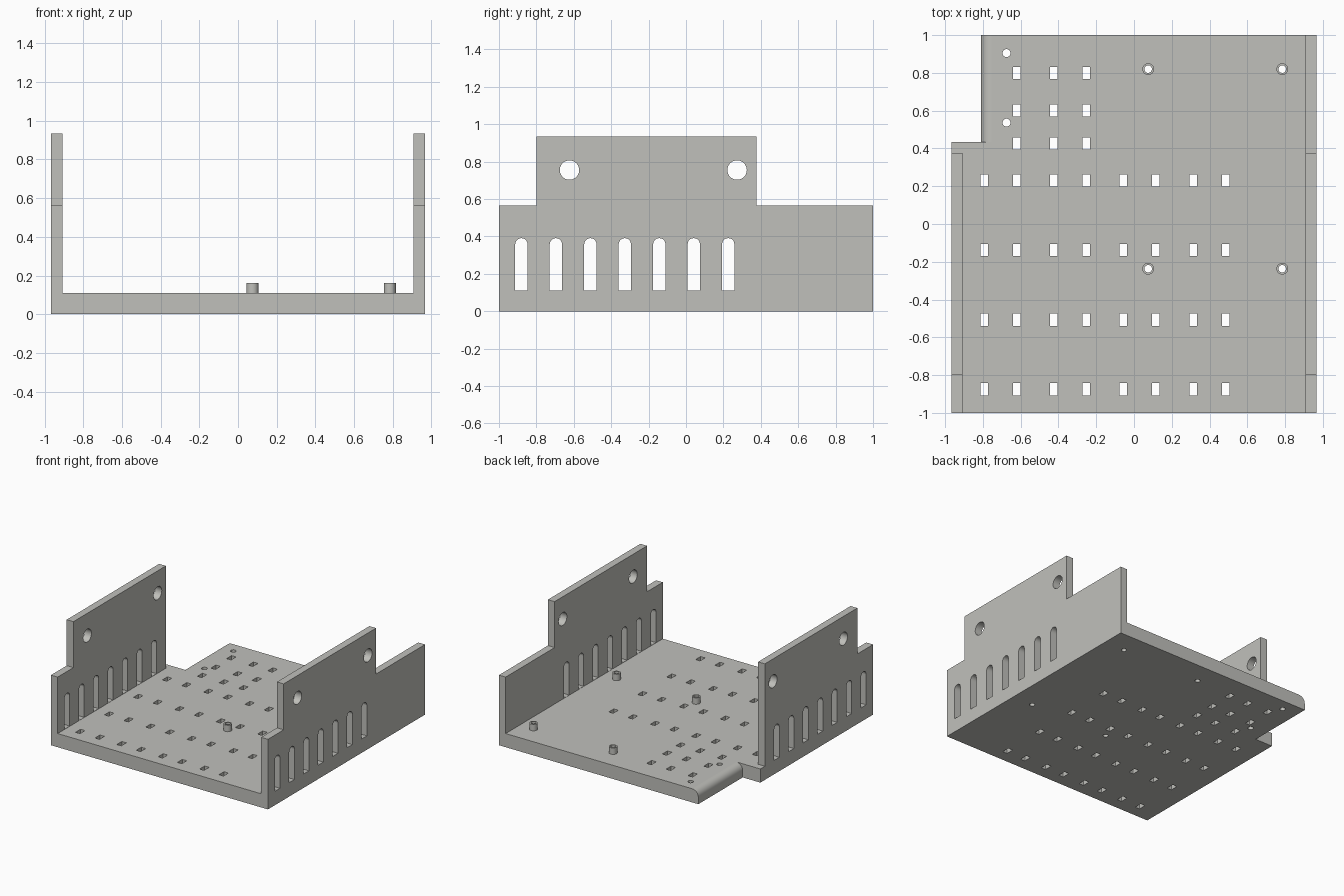
import bpy, bmesh, math

if "Cube" in bpy.data.objects:
    bpy.data.objects.remove(bpy.data.objects["Cube"])

W, T, FLOOR = 0.967, 0.06, 0.11        # half width, wall thickness, floor height
LOW, HIGH = 0.565, 0.935               # side wall heights

grey = bpy.data.materials.new("warm grey")
grey.diffuse_color = (0.53, 0.53, 0.50, 1)
grey.use_nodes = True
grey.node_tree.nodes["Principled BSDF"].inputs["Base Color"].default_value = grey.diffuse_color


def prism(bm, outline, axis, a, b):
    """Extrude a 2D outline from a to b along x, y or z."""
    def place(p, d):
        u, v = p
        return {'x': (d, u, v), 'y': (u, d, v), 'z': (u, v, d)}[axis]
    lo = [bm.verts.new(place(p, a)) for p in outline]
    hi = [bm.verts.new(place(p, b)) for p in outline]
    n = len(outline)
    faces = [bm.faces.new(lo), bm.faces.new(hi)]
    for i in range(n):
        j = (i + 1) % n
        faces.append(bm.faces.new((lo[i], lo[j], hi[j], hi[i])))
    bmesh.ops.recalc_face_normals(bm, faces=faces)


def rect(u0, u1, v0, v1):
    return [(u0, v0), (u1, v0), (u1, v1), (u0, v1)]


def arc(u, v, r, start, end, steps):
    return [(u + r * math.cos(math.radians(start + (end - start) * i / steps)),
             v + r * math.sin(math.radians(start + (end - start) * i / steps)))
            for i in range(steps + 1)]


def circle(u, v, r, steps=24):
    return arc(u, v, r, 0, 360, steps)[:-1]


def make(name, shapes):
    bm = bmesh.new()
    for s in shapes:
        prism(bm, *s)
    mesh = bpy.data.meshes.new(name)
    bm.to_mesh(mesh)
    bm.free()
    mesh.materials.append(grey)
    ob = bpy.data.objects.new(name, mesh)
    bpy.context.collection.objects.link(ob)
    return ob


def combine(target, name, shapes, operation):
    tool = make(name, shapes)
    mod = target.modifiers.new(name, 'BOOLEAN')
    mod.operation, mod.solver, mod.object = operation, 'EXACT', tool
    bpy.context.view_layer.objects.active = target
    bpy.ops.object.modifier_apply(modifier=name)
    bpy.data.objects.remove(tool, do_unlink=True)


# U-shaped tray: floor and both side walls
tray = make("tray", [([(-W, 0), (W, 0), (W, HIGH), (W - T, HIGH), (W - T, FLOOR),
                       (T - W, FLOOR), (T - W, HIGH), (-W, HIGH)], 'y', -1, 1)])

# Stepped wall tops
combine(tray, "wall_steps", [(rect(-1.2, -0.80, LOW, 1.2), 'x', -1.2, 1.2),
                             (rect(0.377, 1.2, LOW, 1.2), 'x', -1.2, 1.2)], 'DIFFERENCE')
# Left wall stops short of the back
combine(tray, "left_wall_end", [(rect(0.377, 1.2, FLOOR, 0.8), 'x', -1.2, -0.87)],
        'DIFFERENCE')
# Back left notch with a rounded floor edge
R = 0.055
combine(tray, "rounded_notch",
        [([(-1.2, -0.1), (-0.81, -0.1)] + arc(-0.81 + R, FLOOR - R, R, 180, 90, 8)
          + [(-0.81 + R, 0.2), (-1.2, 0.2)], 'y', 0.435, 1.2)], 'DIFFERENCE')

# Standoff posts
posts = [(x, y) for x in (0.075, 0.785) for y in (0.82, -0.237)]
combine(tray, "standoffs", [(circle(x, y, 0.031), 'z', 0.05, 0.162) for x, y in posts],
        'UNION')

# Wall slots with round tops, and mounting holes
holes = []
for i in range(7):
    y = -0.88 + i * 0.1843
    holes.append(([(y - 0.033, 0.112), (y + 0.033, 0.112)]
                  + arc(y, 0.358, 0.033, 0, 180, 10), 'x', -1.2, 1.2))
for y in (-0.623, 0.273):
    holes.append((circle(y, 0.755, 0.052, 32), 'x', -1.2, 1.2))
combine(tray, "wall_holes", holes, 'DIFFERENCE')

# Floor slots, screw holes and standoff bores
cols = (-0.793, -0.62, -0.425, -0.252, -0.057, 0.114, 0.313, 0.485)
grid = [(x, y) for x in cols for y in (0.23, -0.137, -0.507, -0.875)]
grid += [(x, y) for x in cols[1:4] for y in (0.80, 0.60, 0.427)]
holes = [(rect(x - 0.02, x + 0.02, y - 0.032, y + 0.032), 'z', -0.1, 0.3) for x, y in grid]
holes += [(circle(-0.675, y, 0.021), 'z', -0.1, 0.3) for y in (0.905, 0.537)]
holes += [(circle(x, y, 0.02), 'z', -0.1, 0.3) for x, y in posts]
combine(tray, "floor_holes", holes, 'DIFFERENCE')

# Smooth shading on the curved faces only
for f in tray.data.polygons:
    f.use_smooth = max(abs(c) for c in f.normal) < 0.9999
